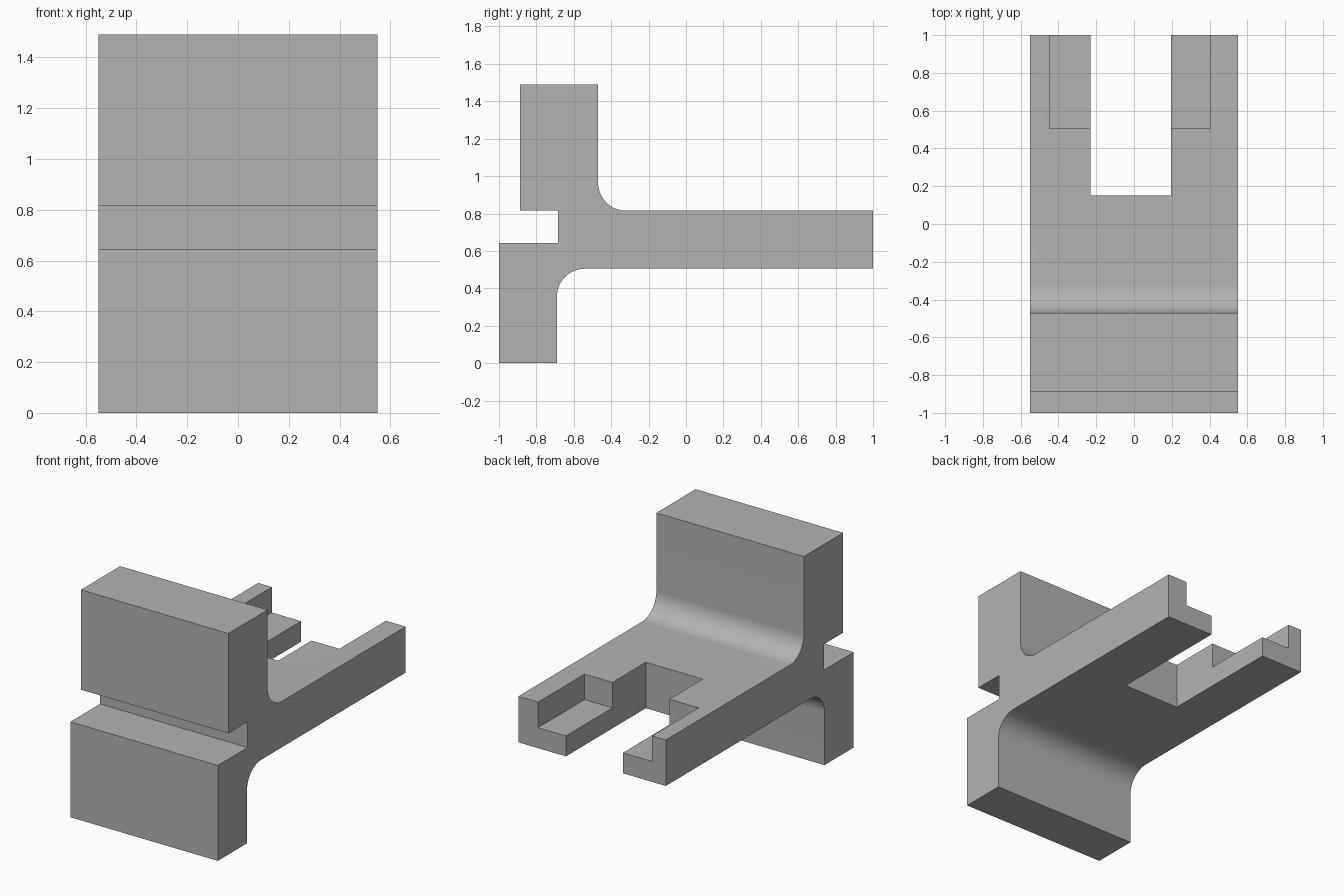
import bpy, bmesh
from math import sin, cos, pi

old = bpy.data.objects.get("Cube")
if old:
    bpy.data.objects.remove(old, do_unlink=True)

HALF_WIDTH = 0.55
FLOOR, DECK, LEDGE = 0.505, 0.815, 0.643   # arm underside, arm top, recess level
FILLET = 0.15

grey = bpy.data.materials.new("plain grey")
grey.use_nodes = True
colour = (0.45, 0.45, 0.45, 1)
grey.diffuse_color = colour
grey.node_tree.nodes["Principled BSDF"].inputs["Base Color"].default_value = colour


def arc(cy, cz, start, end, steps=16):
    """Points of a fillet in the side profile."""
    angles = [start + (end - start) * i / steps for i in range(steps + 1)]
    return [(cy + FILLET * cos(a), cz + FILLET * sin(a)) for a in angles]


def prism(name, profile, x0, x1):
    """Extrude a (y, z) outline from x0 to x1."""
    bm = bmesh.new()
    face = bm.faces.new([bm.verts.new((x0, y, z)) for y, z in profile])
    new = bmesh.ops.extrude_face_region(bm, geom=[face])["geom"]
    moved = [g for g in new if isinstance(g, bmesh.types.BMVert)]
    bmesh.ops.translate(bm, verts=moved, vec=(x1 - x0, 0, 0))
    bmesh.ops.recalc_face_normals(bm, faces=bm.faces)
    mesh = bpy.data.meshes.new(name)
    bm.to_mesh(mesh)
    bm.free()
    mesh.materials.append(grey)
    obj = bpy.data.objects.new(name, mesh)
    bpy.context.collection.objects.link(obj)
    return obj


def box(name, x0, x1, y0, y1, z0, z1):
    return prism(name, [(y0, z0), (y1, z0), (y1, z1), (y0, z1)], x0, x1)


# Side profile: lower jaw, underside fillet, arm, upper fillet, upper block, front groove
profile = [(-1, 0), (-0.69, 0)]
profile += arc(-0.69 + FILLET, FLOOR - FILLET, pi, pi / 2)
profile += [(1, FLOOR), (1, DECK)]
profile += arc(-0.47 + FILLET, DECK + FILLET, 1.5 * pi, pi)
profile += [(-0.47, 1.49), (-0.888, 1.49), (-0.888, DECK + 0.002),
            (-0.684, DECK + 0.002), (-0.684, LEDGE), (-1, LEDGE)]
bracket = prism("bracket_body", profile, -HALF_WIDTH, HALF_WIDTH)

# Fork slot through the arm, and the shallow recess in both prongs
cutters = [
    box("slot_cutter", -0.23, 0.195, 0.15, 1.2, 0.3, 1.0),
    box("recess_cutter", -0.447, 0.403, 0.505, 1.2, LEDGE, 1.0),
]
bpy.ops.object.select_all(action="DESELECT")
bpy.context.view_layer.objects.active = bracket
bracket.select_set(True)
for cutter in cutters:
    cutter.hide_render = True
    cut = bracket.modifiers.new(cutter.name, "BOOLEAN")
    cut.operation = "DIFFERENCE"
    cut.solver = "EXACT"
    cut.object = cutter
    bpy.ops.object.modifier_apply(modifier=cut.name)
    bpy.data.objects.remove(cutter, do_unlink=True)

# Smooth fillets, sharp corners
bpy.ops.object.shade_smooth_by_angle(angle=pi / 6)
